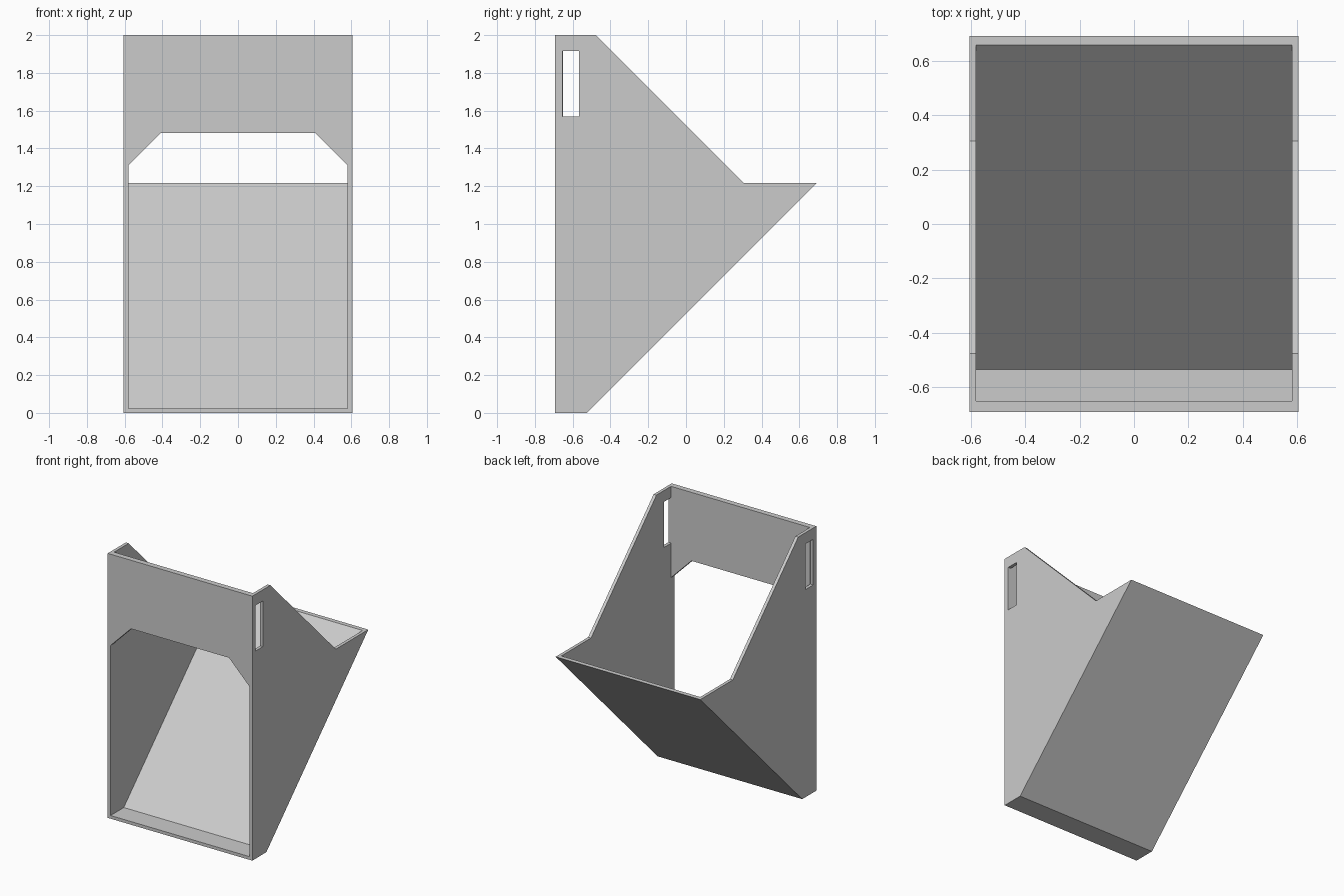
import bpy
import bmesh
from mathutils import Vector

cube = bpy.data.objects.get("Cube")
if cube:
    bpy.data.objects.remove(cube, do_unlink=True)

grey = bpy.data.materials.new("plain grey")
grey.use_nodes = True
grey.diffuse_color = (0.6, 0.6, 0.6, 1)
grey.node_tree.nodes["Principled BSDF"].inputs["Base Color"].default_value = (0.6, 0.6, 0.6, 1)

HALF_W, WALL, HEIGHT = 0.605, 0.024, 2.0
INNER = HALF_W - WALL
FRONT, FRONT_IN = -0.693, -0.651
FLOOR_END, LIP_Y, LIP_Z = -0.525, 0.693, 1.218
SLOPE_T = 0.034


def prism(name, points, axis, start, end):
    """Extrude a flat outline along x (outline in y, z) or y (outline in x, z)."""
    def place(a, b, depth):
        return Vector((depth, a, b)) if axis == "x" else Vector((a, depth, b))
    bm = bmesh.new()
    face = bm.faces.new([bm.verts.new(place(a, b, start)) for a, b in points])
    grown = bmesh.ops.extrude_face_region(bm, geom=[face])
    moved = [v for v in grown["geom"] if isinstance(v, bmesh.types.BMVert)]
    bmesh.ops.translate(bm, verts=moved, vec=place(0, 0, end - start))
    bmesh.ops.recalc_face_normals(bm, faces=bm.faces)
    mesh = bpy.data.meshes.new(name)
    bm.to_mesh(mesh)
    bm.free()
    mesh.materials.append(grey)
    obj = bpy.data.objects.new(name, mesh)
    bpy.context.collection.objects.link(obj)
    return obj


def rect(a0, a1, b0, b1):
    return [(a0, b0), (a1, b0), (a1, b1), (a0, b1)]


# Side walls, each with an upright slot near the top front
side_outline = [(FRONT, 0), (FLOOR_END, 0), (LIP_Y, LIP_Z),
                (0.305, LIP_Z), (-0.477, HEIGHT), (FRONT, HEIGHT)]
for name, sign in (("left_wall", 1), ("right_wall", -1)):
    wall = prism(name, side_outline, "x", sign * INNER, sign * HALF_W)
    cutter = prism("slot_cutter", rect(-0.655, -0.566, 1.57, 1.915), "x",
                   sign * (INNER - 0.1), sign * (HALF_W + 0.1))
    cutter.hide_render = True
    cut = wall.modifiers.new("slot", "BOOLEAN")
    cut.operation, cut.solver, cut.object = "DIFFERENCE", "EXACT", cutter
    bpy.context.view_layer.objects.active = wall
    bpy.ops.object.modifier_apply(modifier=cut.name)
    bpy.data.objects.remove(cutter, do_unlink=True)

# Front panel above the opening, with slanted lower corners
prism("front_panel", [(-INNER, 1.31), (-0.41, 1.482), (0.41, 1.482), (INNER, 1.31),
                      (INNER, HEIGHT), (-INNER, HEIGHT)], "y", FRONT, FRONT_IN)

# Floor and sloping back in one bent sheet
prism("floor_and_sloping_back",
      [(FRONT, 0), (FLOOR_END, 0), (LIP_Y, LIP_Z), (LIP_Y - SLOPE_T, LIP_Z),
       (FLOOR_END + WALL - SLOPE_T, WALL), (FRONT, WALL)],
      "x", -INNER, INNER)
